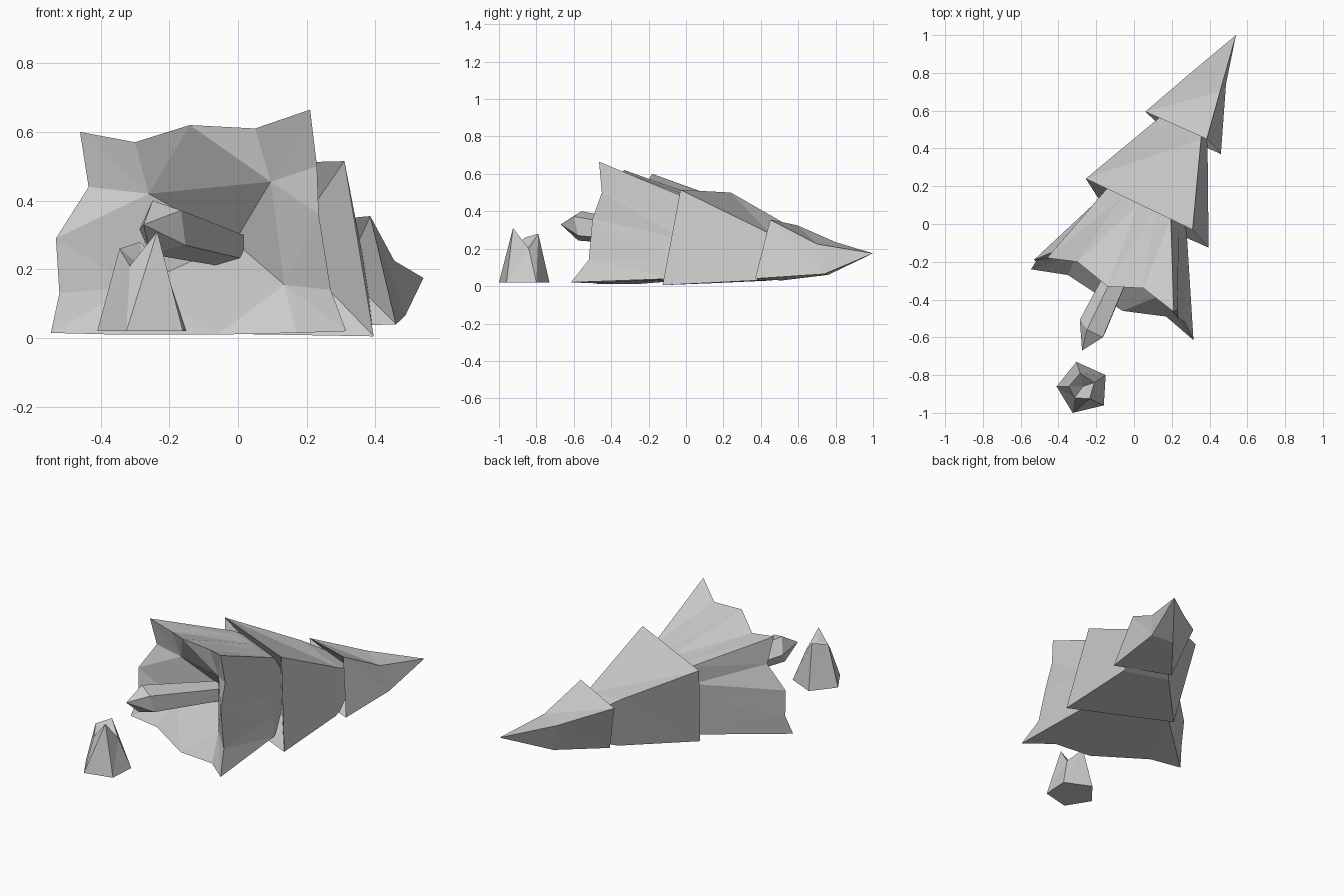
import bpy
import bmesh
from math import cos, sin, tau
from mathutils import Vector

cube = bpy.data.objects.get("Cube")
if cube:
    bpy.data.objects.remove(cube, do_unlink=True)

# Single flat colour
grey = bpy.data.materials.new("pale_grey")
grey.use_nodes = True
colour = (0.6, 0.6, 0.6, 1)
grey.diffuse_color = colour
grey.node_tree.nodes["Principled BSDF"].inputs["Base Color"].default_value = colour


def finish(bm, name):
    """Turn a bmesh into a flat-shaded object."""
    bmesh.ops.recalc_face_normals(bm, faces=bm.faces)
    mesh = bpy.data.meshes.new(name)
    bm.to_mesh(mesh)
    bm.free()
    mesh.materials.append(grey)
    obj = bpy.data.objects.new(name, mesh)
    bpy.context.collection.objects.link(obj)
    return obj


def add_ring(bm, points):
    return [bm.verts.new(p) for p in points]


def fan(bm, ring, point):
    apex = bm.verts.new(point)
    for a, b in zip(ring, ring[1:] + ring[:1]):
        bm.faces.new((a, b, apex))


def bridge(bm, low, high):
    """Join two equal rings with triangles."""
    n = len(low)
    for i in range(n):
        j = (i + 1) % n
        bm.faces.new((low[i], low[j], high[j]))
        bm.faces.new((low[i], high[j], high[i]))


def subdivide_loop(corners, steps):
    """Spread extra points evenly along each side of a loop."""
    corners = [Vector(c) for c in corners]
    result = []
    for a, b in zip(corners, corners[1:] + corners[:1]):
        result += [a.lerp(b, s / steps) for s in range(steps)]
    return result


def branch_tier(name, rim, waist, apex, heart, hollow=None):
    """Bent four-sided cone with a hollowed underside."""
    bm = bmesh.new()
    base = add_ring(bm, rim)
    steps = len(rim) // len(waist)
    middle = add_ring(bm, subdivide_loop(waist, steps))
    bridge(bm, base, middle)
    fan(bm, middle, apex)
    if hollow:
        inner = add_ring(bm, hollow)
        half = steps // 2
        for k, vert in enumerate(inner):
            start = k * steps - half
            for i in range(start, start + steps):
                bm.faces.new((base[i % len(base)], base[(i + 1) % len(base)], vert))
            bm.faces.new((base[start + steps], inner[(k + 1) % len(inner)], vert))
        fan(bm, inner, heart)
    else:
        fan(bm, base, heart)
    return finish(bm, name)


# Corners run upper left, upper right, lower right, lower left
branch_tier(
    "lower_branches",
    rim=[
        (-.46, -.18, .6), (-.30, -.2, .57), (-.14, -.33, .62), (.05, -.34, .61),
        (.21, -.465, .665), (.23, -.45, .5), (.235, -.5, .36), (.27, -.52, .14),
        (.315, -.615, .02), (.17, -.49, .015), (-.06, -.46, .01), (-.35, -.27, .01),
        (-.545, -.24, .015), (-.52, -.2, .13), (-.53, -.19, .29), (-.435, -.15, .44),
    ],
    waist=[(-.15, .18, .47), (.195, .03, .46), (.28, -.06, .04), (-.17, .1, .04)],
    apex=(.2, .5, .25),
    heart=(-.01, -.12, .28),
    hollow=[(-.26, -.17, .42), (.095, -.32, .455), (.135, -.38, .155), (-.3, -.16, .15)],
)
branch_tier(
    "middle_branches",
    rim=[(-.255, .24, .5), (.31, -.03, .515), (.395, -.125, .005), (-.185, .13, .015)],
    waist=[(.07, .51, .345), (.355, .45, .28), (.39, .37, .03), (.13, .46, .03)],
    apex=(.385, .77, .15),
    heart=(.14, .2, .27),
)
branch_tier(
    "top_branches",
    rim=[(.06, .595, .325), (.385, .45, .355), (.46, .37, .04), (.15, .51, .03)],
    waist=[(.3, .8, .235), (.455, .7, .225), (.487, .74, .065), (.35, .76, .06)],
    apex=(.54, 1, .175),
    heart=(.31, .62, .19),
)

# Trunk: tapered pentagonal log with a pointed broken end
start, end = Vector((-.22, -.56, .32)), Vector((.005, -.08, .255))
axis = (end - start).normalized()
side = axis.cross(Vector((0, 0, 1))).normalized()
up = side.cross(axis)
bm = bmesh.new()
rings = []
for centre, radius, jag in ((start, .083, .02), (end, .055, 0)):
    points = []
    for i in range(5):
        a = tau * i / 5 + 1.9
        shift = axis * jag * (1 if i % 2 else -1)
        points.append(centre + side * cos(a) * radius + up * sin(a) * radius + shift)
    rings.append(add_ring(bm, points))
bridge(bm, *rings)
fan(bm, rings[0], (-.275, -.67, .33))
bm.faces.new(rings[1])
finish(bm, "trunk")

# Stump: pentagonal base, splintered top with a sunken middle
bm = bmesh.new()
foot = add_ring(bm, [(x, y, .02) for x, y in (
    (-.41, -.86), (-.325, -1), (-.16, -.96), (-.15, -.8), (-.305, -.73))])
crown = add_ring(bm, [(-.345, -.86, .26), (-.315, -.92, .21), (-.235, -.925, .31),
                      (-.21, -.84, .2), (-.285, -.79, .28)])
bridge(bm, foot, crown)
bm.faces.new(foot)
fan(bm, crown, (-.27, -.86, .2))
finish(bm, "stump")
